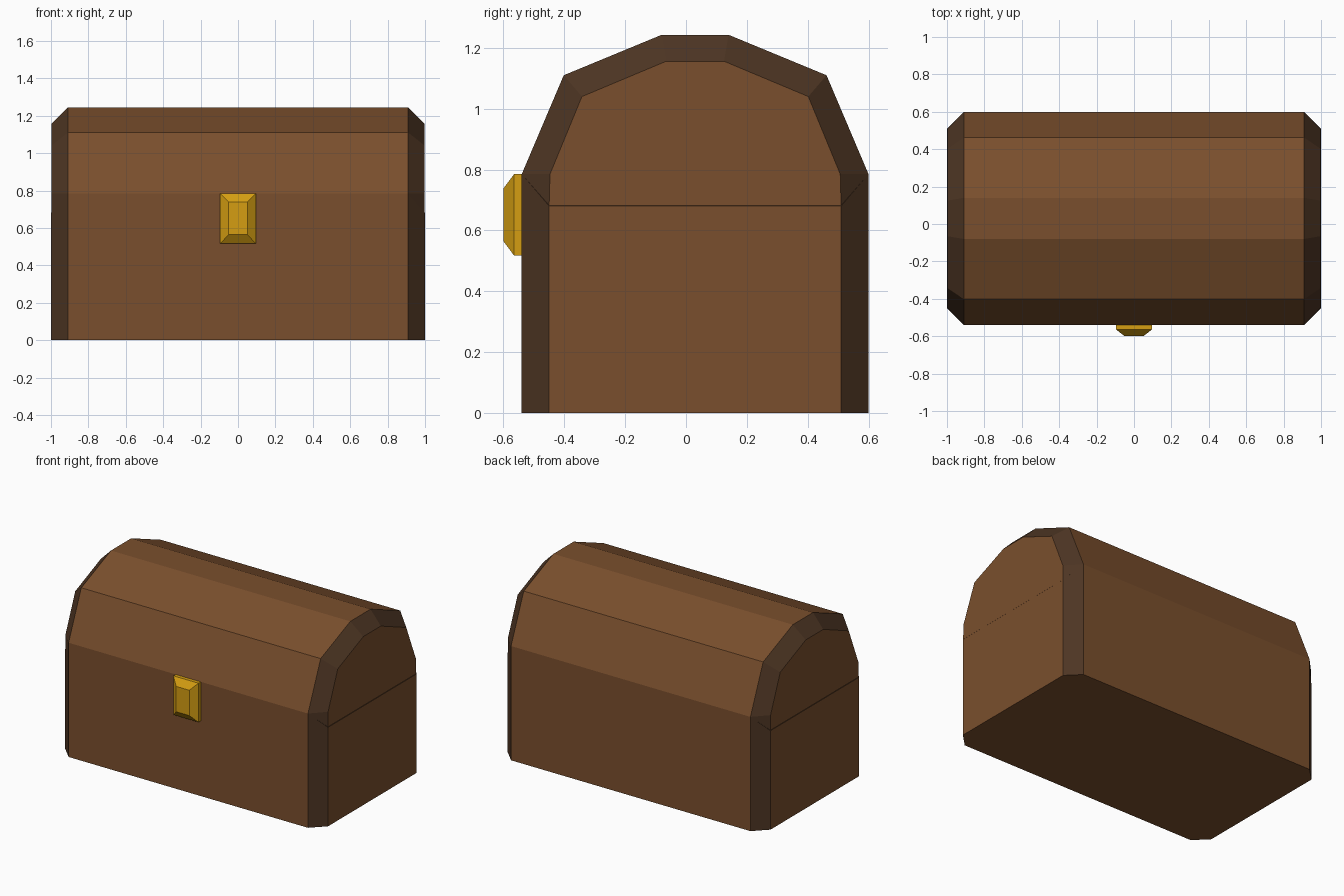
import bpy, bmesh

if "Cube" in bpy.data.objects:
    bpy.data.objects.remove(bpy.data.objects["Cube"])


def material(name, rgb):
    m = bpy.data.materials.new(name)
    m.diffuse_color = (*rgb, 1)
    m.use_nodes = True
    m.node_tree.nodes["Principled BSDF"].inputs["Base Color"].default_value = m.diffuse_color
    return m


WOOD = material("wood", (0.195, 0.078, 0.026))
TRIM = material("dark_edge", (0.075, 0.036, 0.017))
GOLD = material("gold", (0.66, 0.34, 0.006))
MID = 0.03  # chest centre in y; the latch sticks out in front


def loft(name, rings, mats, trim_strips=()):
    """Skin matching closed rings, cap both ends, tint chosen strips."""
    bm = bmesh.new()
    loops = [[bm.verts.new(p) for p in ring] for ring in rings]
    n = len(loops[0])
    for s, (a, b) in enumerate(zip(loops, loops[1:])):
        for i in range(n):
            j = (i + 1) % n
            f = bm.faces.new((a[i], a[j], b[j], b[i]))
            # the last edge of a ring is the hidden or bottom side
            if s in trim_strips and i != n - 1:
                f.material_index = 1
    bm.faces.new(loops[0])
    bm.faces.new(loops[-1])
    bmesh.ops.remove_doubles(bm, verts=bm.verts[:], dist=0.0005)
    bmesh.ops.recalc_face_normals(bm, faces=bm.faces[:])
    mesh = bpy.data.meshes.new(name)
    bm.to_mesh(mesh)
    bm.free()
    for m in mats:
        mesh.materials.append(m)
    ob = bpy.data.objects.new(name, mesh)
    bpy.context.collection.objects.link(ob)
    return ob


def arch(half):
    """Mirror half a (y, z) profile into a full front-to-back outline."""
    return [(MID - y, z) for y, z in half] + [(MID + y, z) for y, z in reversed(half)]


def chest_part(name, outer, inner, end_x):
    stations = [(-end_x, inner), (-0.91, outer), (0.91, outer), (end_x, inner)]
    rings = [[(x, y, z) for y, z in arch(half)] for x, half in stations]
    return loft(name, rings, (WOOD, TRIM), (0, 2))


# box with chamfered upright corners
chest_part("base", [(0.57, 0), (0.57, 0.785)], [(0.48, 0), (0.48, 0.68)], 1.0)

# faceted arched lid with chamfered rims
chest_part("lid",
           [(0.57, 0.785), (0.57, 0.785), (0.432, 1.11), (0.11, 1.243)],
           [(0.48, 0.68), (0.477, 0.785), (0.372, 1.04), (0.095, 1.156)],
           0.998)


# latch plate with bevelled front
def plate(y, hx, z0, z1):
    return [(-hx, y, z0), (hx, y, z0), (hx, y, z1), (-hx, y, z1)]


loft("latch", [plate(-0.52, 0.095, 0.517, 0.785),
               plate(-0.565, 0.095, 0.517, 0.785),
               plate(-0.60, 0.05, 0.564, 0.738)], (GOLD,))
